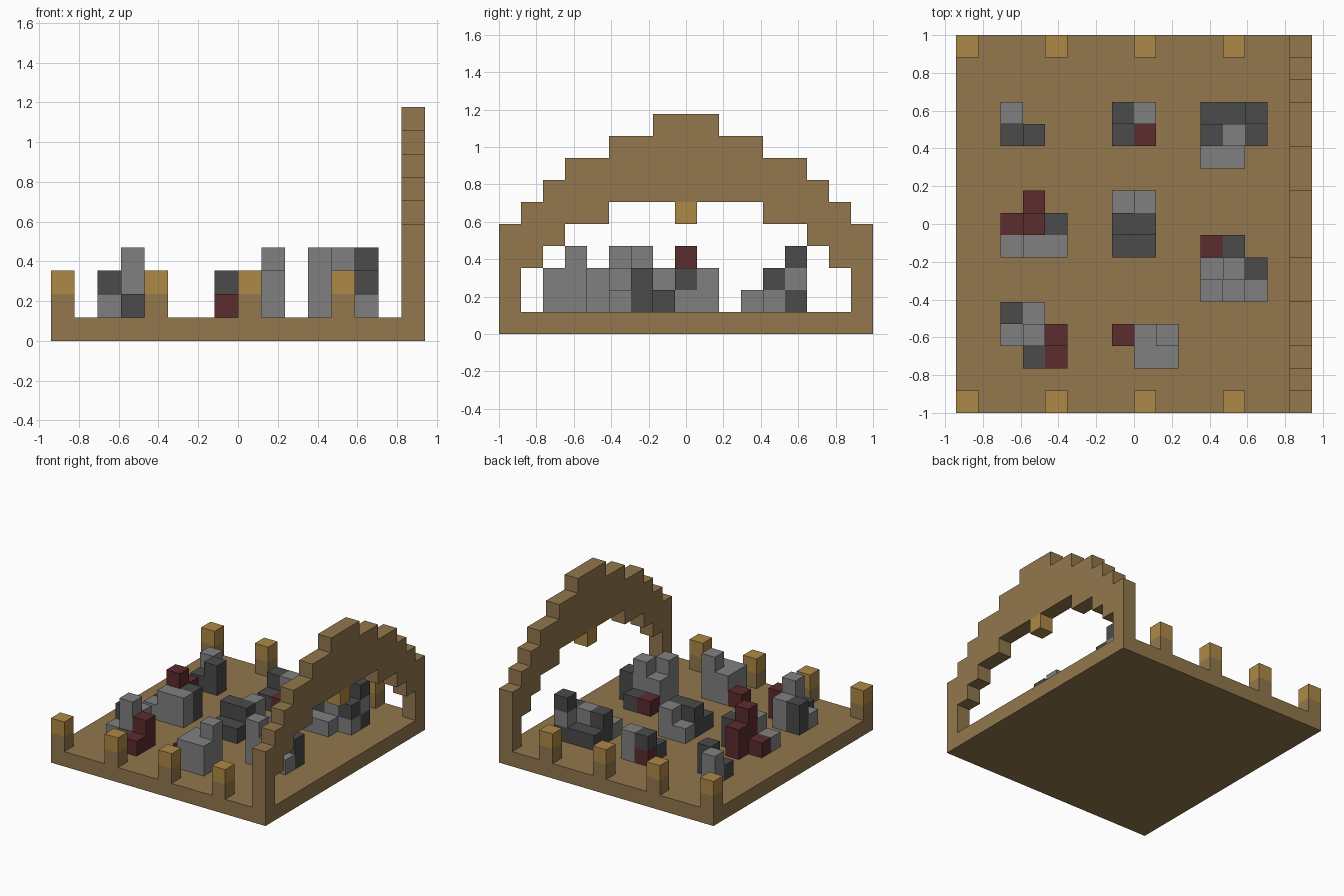
import bpy, bmesh
from mathutils import Vector

cube = bpy.data.objects.get("Cube")
if cube:
    bpy.data.objects.remove(cube, do_unlink=True)

NX, NY = 16, 17
U = 2 / NY  # edge length of one block

PALETTE = {
    "B": ("sandy_brown", (0.287, 0.184, 0.074)),
    "G": ("lamp_gold", (0.423, 0.246, 0.061)),
    "L": ("light_stone", (0.216, 0.216, 0.216)),
    "D": ("dark_stone", (0.069, 0.069, 0.069)),
    "R": ("dark_red", (0.107, 0.025, 0.027)),
}
MATS = {}
for key, (name, rgb) in PALETTE.items():
    mat = bpy.data.materials.new(name)
    mat.use_nodes = True
    mat.diffuse_color = (*rgb, 1)
    mat.node_tree.nodes["Principled BSDF"].inputs["Base Color"].default_value = (*rgb, 1)
    MATS[key] = mat

parts = {}  # part name -> {block: colour key}


def stack(part, i, j, colours, base=1):
    """Pile blocks upward in one column, one colour letter per block."""
    for k, c in enumerate(colours):
        parts.setdefault(part, {})[(i, j, base + k)] = c


def build(name, cells, solid):
    """Make the outer skin of a group of blocks and merge flat faces."""
    bm = bmesh.new()
    keys = sorted(set(cells.values()))
    for cell, colour in cells.items():
        for axis in range(3):
            for side in (0, 1):
                step = [0, 0, 0]
                step[axis] = 2 * side - 1
                if tuple(c + s for c, s in zip(cell, step)) in solid:
                    continue
                a, b = (axis + 1) % 3, (axis + 2) % 3
                ring = [(0, 0), (1, 0), (1, 1), (0, 1)]
                verts = []
                for p, q in ring if side else reversed(ring):
                    co = Vector(cell)
                    co[axis] += side
                    co[a] += p
                    co[b] += q
                    verts.append(bm.verts.new((co - Vector((NX / 2, NY / 2, 0))) * U))
                bm.faces.new(verts).material_index = keys.index(colour)
    bmesh.ops.remove_doubles(bm, verts=bm.verts, dist=U / 100)
    bmesh.ops.dissolve_limit(bm, angle_limit=0.01, verts=bm.verts, edges=bm.edges,
                             delimit={"MATERIAL"})
    mesh = bpy.data.meshes.new(name)
    bm.to_mesh(mesh)
    bm.free()
    for key in keys:
        mesh.materials.append(MATS[key])
    bpy.context.collection.objects.link(bpy.data.objects.new(name, mesh))


# Floor slab
for i in range(NX):
    for j in range(NY):
        stack("floor", i, j, "B", 0)

# Stepped arch wall: opening height and top height from end to middle, mirrored
opening = [1, 3, 4, 5, 5, 6, 6, 6, 6]
top = [5, 6, 7, 8, 8, 9, 9, 10, 10]
for n, (low, high) in enumerate(zip(opening, top)):
    for j in {n, NY - 1 - n}:
        stack("arch_wall", NX - 1, j, "B" * (high - low), low)

# Lamp hanging under the arch
stack("hanging_lamp", NX - 1, NY // 2, "G", 5)

# Lamp posts along the front and back edges
for i in range(0, NX, 4):
    stack(f"front_lamp_post_{i // 4 + 1}", i, 0, "BG")
    stack(f"back_lamp_post_{i // 4 + 1}", i, NY - 1, "BG")

# Rubble piles: first column, rearmost row, then rows from back to front
PILES = {
    "rubble_back_right": (2, 13, ["LL .", "D DD"]),
    "rubble_back_middle": (7, 13, ["RD LL", "D R"]),
    "rubble_back_left": (11, 13, ["D D DLD", "DD LL LD", "L L ."]),
    "rubble_centre_right": (2, 9, [". RR .", "R RRR DD", "L LL LL"]),
    "rubble_centre_middle": (7, 9, ["L LL", "DD LD", "D D"]),
    "rubble_centre_left": (11, 7, ["R D .", "LL LLL DD", "LLL LL L"]),
    "rubble_front_right": (2, 4, ["DD LL .", "L LLL RR", ". D R"]),
    "rubble_front_middle": (7, 3, ["R LL LLL", ". LL LL"]),
}
for name, (i0, j0, rows) in PILES.items():
    for r, row in enumerate(rows):
        for c, colours in enumerate(row.split()):
            if colours != ".":
                stack(name, i0 + c, j0 - r, colours)

solid = {cell for cells in parts.values() for cell in cells}
for name, cells in parts.items():
    build(name, cells, solid)
